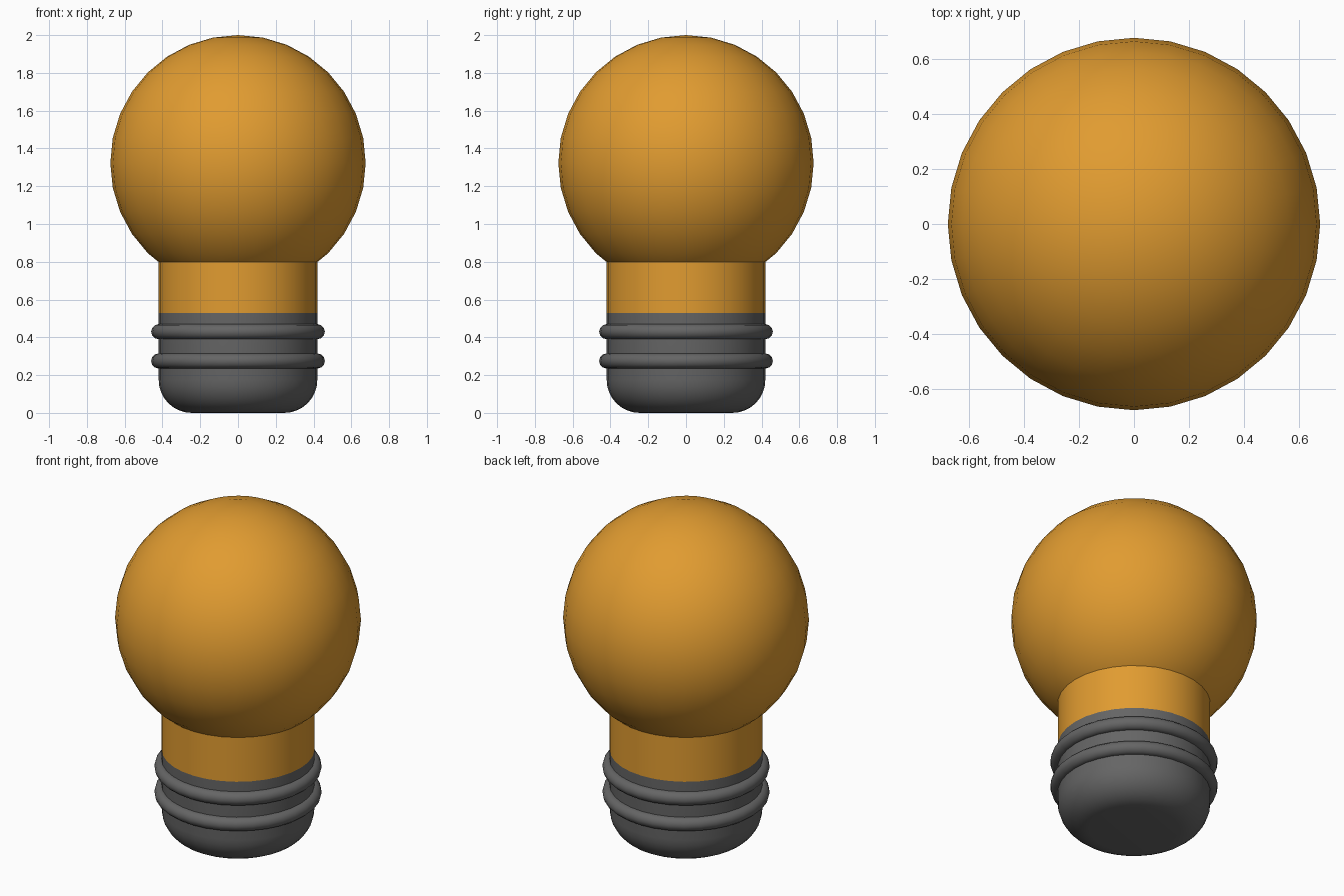
import bpy, bmesh, math

if "Cube" in bpy.data.objects:
    bpy.data.objects.remove(bpy.data.objects["Cube"])

SEG = 32
R = 0.42


def material(name, color):
    m = bpy.data.materials.new(name)
    m.diffuse_color = color
    m.use_nodes = True
    m.node_tree.nodes["Principled BSDF"].inputs["Base Color"].default_value = m.diffuse_color
    return m


amber = material("amber", (0.75, 0.33, 0.03, 1))
grey = material("dark_grey", (0.13, 0.13, 0.13, 1))


def finish(ob, name, mat):
    ob.name = name
    ob.data.materials.append(mat)
    bpy.ops.object.select_all(action='DESELECT')
    ob.select_set(True)
    bpy.context.view_layer.objects.active = ob
    bpy.ops.object.shade_smooth_by_angle(angle=math.radians(40))


def lathe(name, profile, mat):
    """Revolve (radius, z) points around the z axis."""
    bm = bmesh.new()
    vs = [bm.verts.new((r, 0, z)) for r, z in profile]
    es = [bm.edges.new(p) for p in zip(vs, vs[1:])]
    bmesh.ops.spin(bm, geom=vs + es, cent=(0, 0, 0), axis=(0, 0, 1),
                   angle=2 * math.pi, steps=SEG, use_duplicate=False)
    bmesh.ops.remove_doubles(bm, verts=bm.verts, dist=1e-4)
    bmesh.ops.recalc_face_normals(bm, faces=bm.faces)
    me = bpy.data.meshes.new(name)
    bm.to_mesh(me)
    bm.free()
    ob = bpy.data.objects.new(name, me)
    bpy.context.collection.objects.link(ob)
    finish(ob, name, mat)


# Round glass globe
bpy.ops.mesh.primitive_uv_sphere_add(segments=SEG, ring_count=16, radius=0.676,
                                     location=(0, 0, 1.324))
finish(bpy.context.object, "globe", amber)

# Straight neck below the globe
lathe("neck", [(R, 0.53), (R, 0.81)], amber)

# Socket base with a rounded bottom edge
f = 0.175
corner = [(R - f + f * math.sin(a), f - f * math.cos(a))
          for a in (math.pi / 2 * i / 8 for i in range(9))]
lathe("socket_base", [(0, 0)] + corner + [(R, 0.53)], grey)

# Two thread rings
for i, z in enumerate((0.275, 0.43)):
    bpy.ops.mesh.primitive_torus_add(major_segments=SEG, minor_segments=12,
                                     major_radius=R, minor_radius=0.04,
                                     location=(0, 0, z))
    finish(bpy.context.object, f"thread_ring_{i + 1}", grey)
